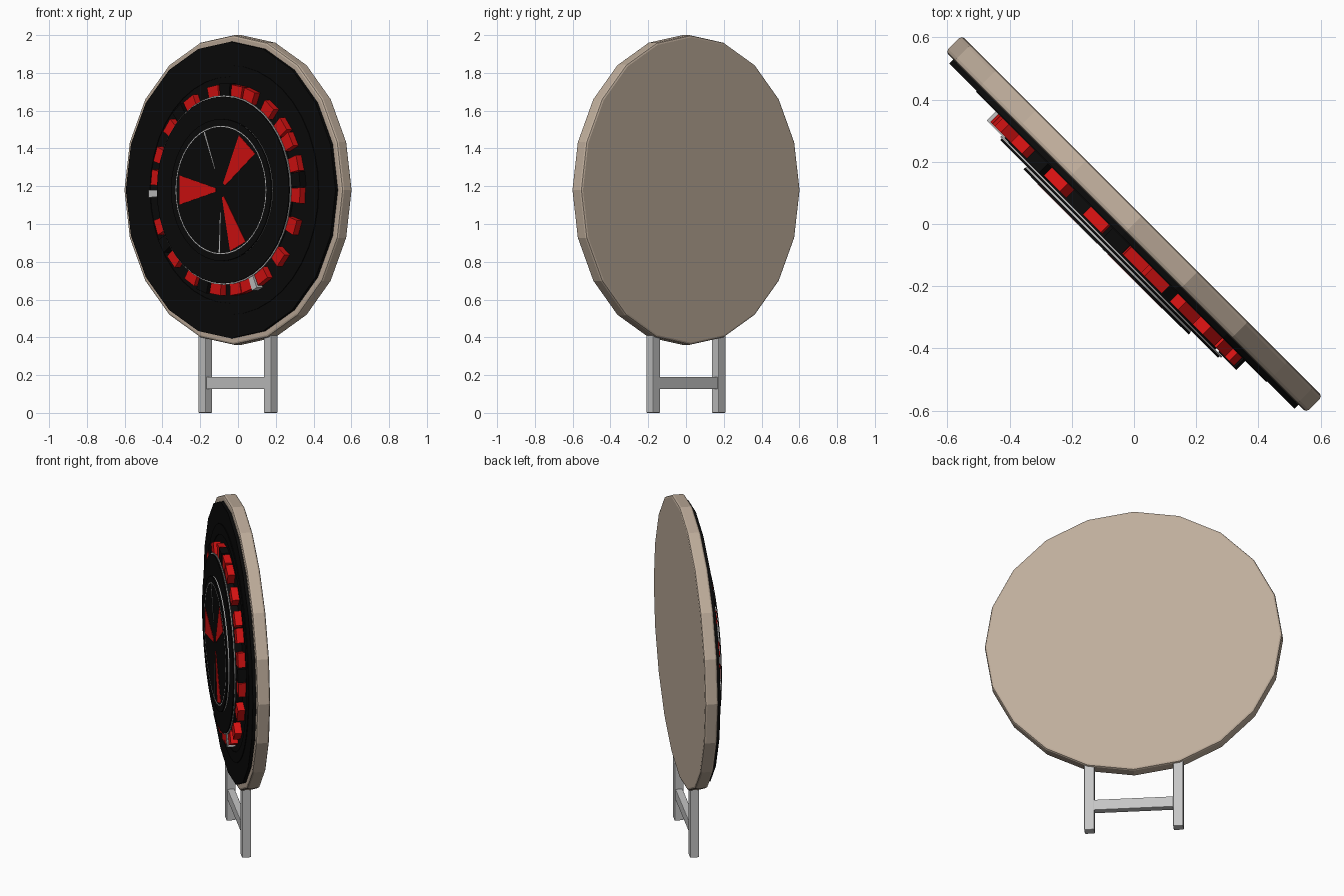
import bpy, bmesh, math
from math import sin, cos, radians
from mathutils import Matrix

cube = bpy.data.objects.get("Cube")
if cube:
    bpy.data.objects.remove(cube, do_unlink=True)

HUB = 1.18                                # height of the board centre
TURN = Matrix.Rotation(radians(-45), 4, 'Z')


def material(name, rgb):
    m = bpy.data.materials.new(name)
    m.use_nodes = True
    m.diffuse_color = (*rgb, 1)
    m.node_tree.nodes["Principled BSDF"].inputs["Base Color"].default_value = (*rgb, 1)
    return m


TAN = material("tan_wood", (0.52, 0.42, 0.33))
BLACK = material("black", (0.003, 0.003, 0.003))
RED = material("red", (0.68, 0.006, 0.006))
GREY = material("light_grey", (0.56, 0.56, 0.56))


def finish(name, bm, mat, bevel=0):
    bmesh.ops.recalc_face_normals(bm, faces=bm.faces)
    mesh = bpy.data.meshes.new(name)
    bm.to_mesh(mesh)
    bm.free()
    mesh.materials.append(mat)
    ob = bpy.data.objects.new(name, mesh)
    bpy.context.scene.collection.objects.link(ob)
    ob.matrix_world = TURN
    if bevel:
        mod = ob.modifiers.new("soft_edges", 'BEVEL')
        mod.width = bevel
        mod.segments = 2
    return ob


def extrude_outline(bm, outline, back, front):
    """Solid from a flat outline; depths are measured toward the front."""
    face = bm.faces.new([bm.verts.new((x, -back, HUB + z)) for x, z in outline])
    out = bmesh.ops.extrude_face_region(bm, geom=[face])
    moved = [v for v in out["geom"] if isinstance(v, bmesh.types.BMVert)]
    bmesh.ops.translate(bm, verts=moved, vec=(0, back - front, 0))


def polar(r, deg):
    return r * cos(radians(deg)), r * sin(radians(deg))


def disc(name, r, back, front, mat, sides=20, bevel=0):
    bm = bmesh.new()
    extrude_outline(bm, [polar(r, i * 360 / sides) for i in range(sides)], back, front)
    return finish(name, bm, mat, bevel)


def ring(name, inner, outer, back, front, mat, sides=40):
    bm = bmesh.new()
    section = ((inner, back), (outer, back), (outer, front), (inner, front))
    loops = []
    for i in range(sides):
        a = radians(i * 360 / sides)
        loops.append([bm.verts.new((r * cos(a), -d, HUB + r * sin(a))) for r, d in section])
    for i, a in enumerate(loops):
        b = loops[(i + 1) % sides]
        for k in range(4):
            j = (k + 1) % 4
            bm.faces.new((a[k], a[j], b[j], b[k]))
    return finish(name, bm, mat)


def sectors(name, angles, width, inner, outer, back, front, mat):
    bm = bmesh.new()
    for a in angles:
        corners = ((inner, -1), (outer, -1), (outer, 1), (inner, 1))
        extrude_outline(bm, [polar(r, a + s * width / 2) for r, s in corners], back, front)
    return finish(name, bm, mat)


def box(name, size, centre, mat):
    bm = bmesh.new()
    bmesh.ops.create_cube(bm, size=1, matrix=Matrix.Translation(centre) @ Matrix.Diagonal((*size, 1)))
    return finish(name, bm, mat, 0.004)


# Backing board and black face panel
disc("backing_board", 0.82, -0.037, 0.037, TAN, bevel=0.012)
disc("face_panel", 0.785, 0.03, 0.055, BLACK)
ring("face_panel_step", 0.6, 0.66, 0.05, 0.059, BLACK)

# Stacked wheel plates with pale edges
disc("wheel_core", 0.47, 0.05, 0.105, BLACK, 40)
disc("outer_plate_edge", 0.502, 0.101, 0.106, GREY, 40)
disc("outer_plate", 0.495, 0.104, 0.113, BLACK, 40)
disc("inner_plate_edge", 0.374, 0.112, 0.12, GREY, 40)
disc("inner_plate", 0.376, 0.119, 0.127, BLACK, 40)
ring("inner_trim", 0.335, 0.34, 0.125, 0.128, GREY)

# Red blades and fine pale dividers at the centre
sectors("left_blade", [180], 28, 0.04, 0.32, 0.125, 0.129, RED)
sectors("upper_blade", [51], 28, 0.04, 0.32, 0.125, 0.129, RED)
sectors("lower_blade", [293], 22, 0.04, 0.33, 0.125, 0.129, RED)
sectors("blade_dividers", [112, 268], 1.5, 0.12, 0.33, 0.125, 0.129, GREY)

# Raised blocks around the wheel
RED_ANGLES = [-21, -3, 15, 29, 39, 54, 71, 81, 100, 120, 142, 160, 173,
              201, 223, 241, 262, 278, 287, 300, 318]
sectors("red_blocks", RED_ANGLES, 8.5, 0.49, 0.56, 0.05, 0.095, RED)
sectors("black_blocks", [6, 90, 130, 212, 252], 8, 0.49, 0.565, 0.05, 0.1, BLACK)
sectors("grey_blocks", [182, 293], 4, 0.49, 0.57, 0.05, 0.1, GREY)

# Stand: two legs and a cross bar
for side, x in (("right", -0.245), ("left", 0.245)):
    box(side + "_leg", (0.055, 0.05, 0.46), (x, 0, 0.23), GREY)
box("cross_bar", (0.45, 0.04, 0.065), (0, 0, 0.158), GREY)
